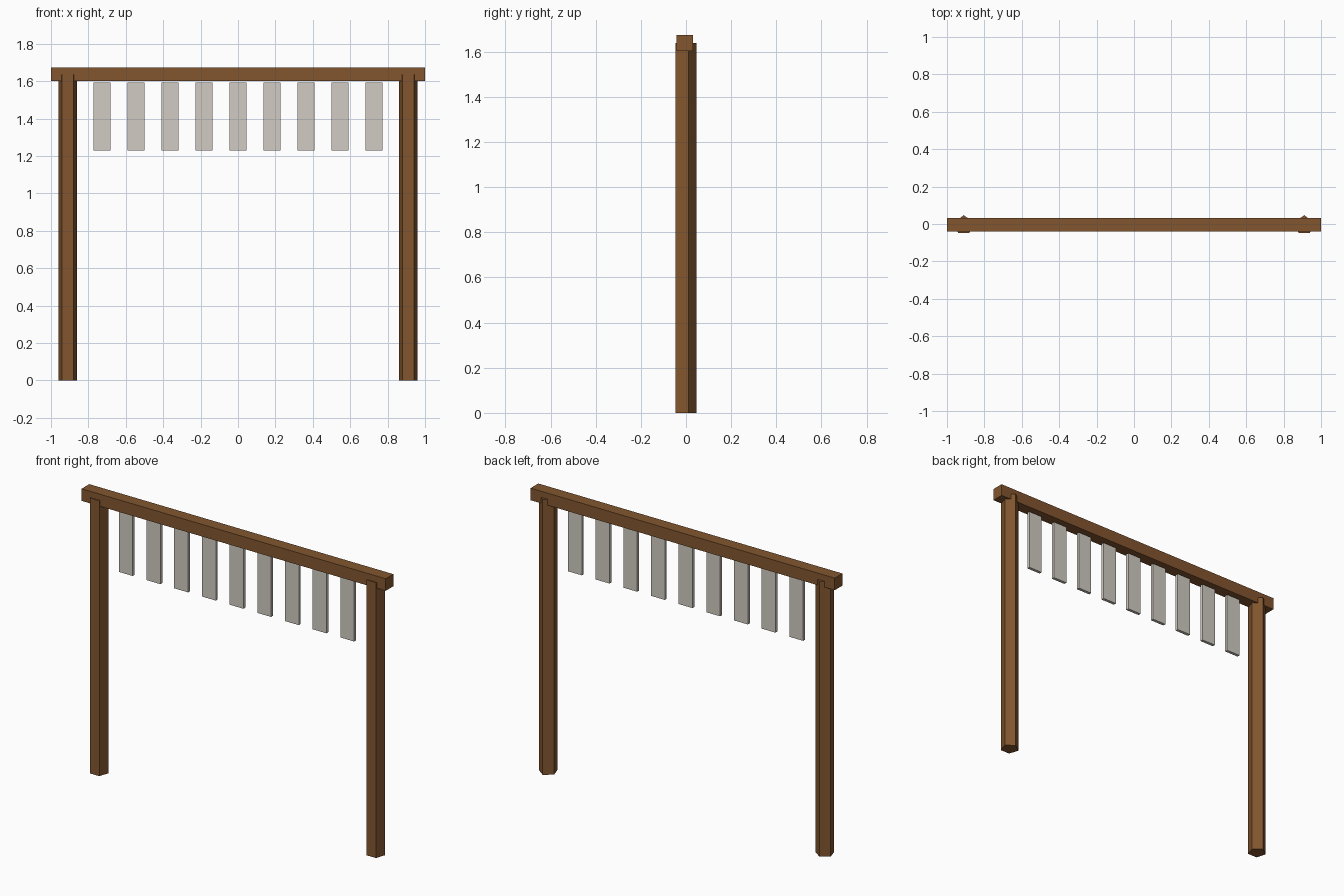
import bpy
import math

if "Cube" in bpy.data.objects:
    bpy.data.objects.remove(bpy.data.objects["Cube"])

Y_MID = -0.005  # shared centre line of posts, beam and slats


def make_material(name, rgb):
    mat = bpy.data.materials.new(name)
    mat.diffuse_color = (*rgb, 1.0)
    mat.use_nodes = True
    mat.node_tree.nodes["Principled BSDF"].inputs["Base Color"].default_value = mat.diffuse_color
    return mat


wood = make_material("brown wood", (0.225, 0.093, 0.028))
pale = make_material("pale grey", (0.64, 0.60, 0.54))


def finish(name, mat):
    obj = bpy.context.object
    obj.name = name
    obj.data.materials.append(mat)
    return obj


def box(name, size, centre, mat):
    bpy.ops.mesh.primitive_cube_add(size=1, location=centre)
    obj = finish(name, mat)
    obj.scale = size
    bpy.ops.object.transform_apply(location=False, rotation=False, scale=True)
    return obj


def post(name, x, height=1.637, radius=0.052):
    # five-sided post, flat face to the front and an edge to the back
    bpy.ops.mesh.primitive_cylinder_add(vertices=5, radius=radius, depth=height,
                                        location=(x, Y_MID, height / 2))
    obj = finish(name, mat=wood)
    # turn the first corner to point at +y whatever its starting angle
    v = obj.data.vertices[0].co
    obj.rotation_euler.z = math.pi / 2 - math.atan2(v.y, v.x)
    return obj


# Two uprights
post("left_post", -0.91)
post("right_post", 0.91)

# Cross beam resting over the posts
box("top_beam", (2.0, 0.072, 0.072), (0, Y_MID, 1.638), wood)

# Row of nine hanging slats just below the beam
for i in range(9):
    box(f"hanging_slat_{i + 1}", (0.091, 0.018, 0.362),
        ((i - 4) * 0.182, Y_MID, 1.411), pale)
